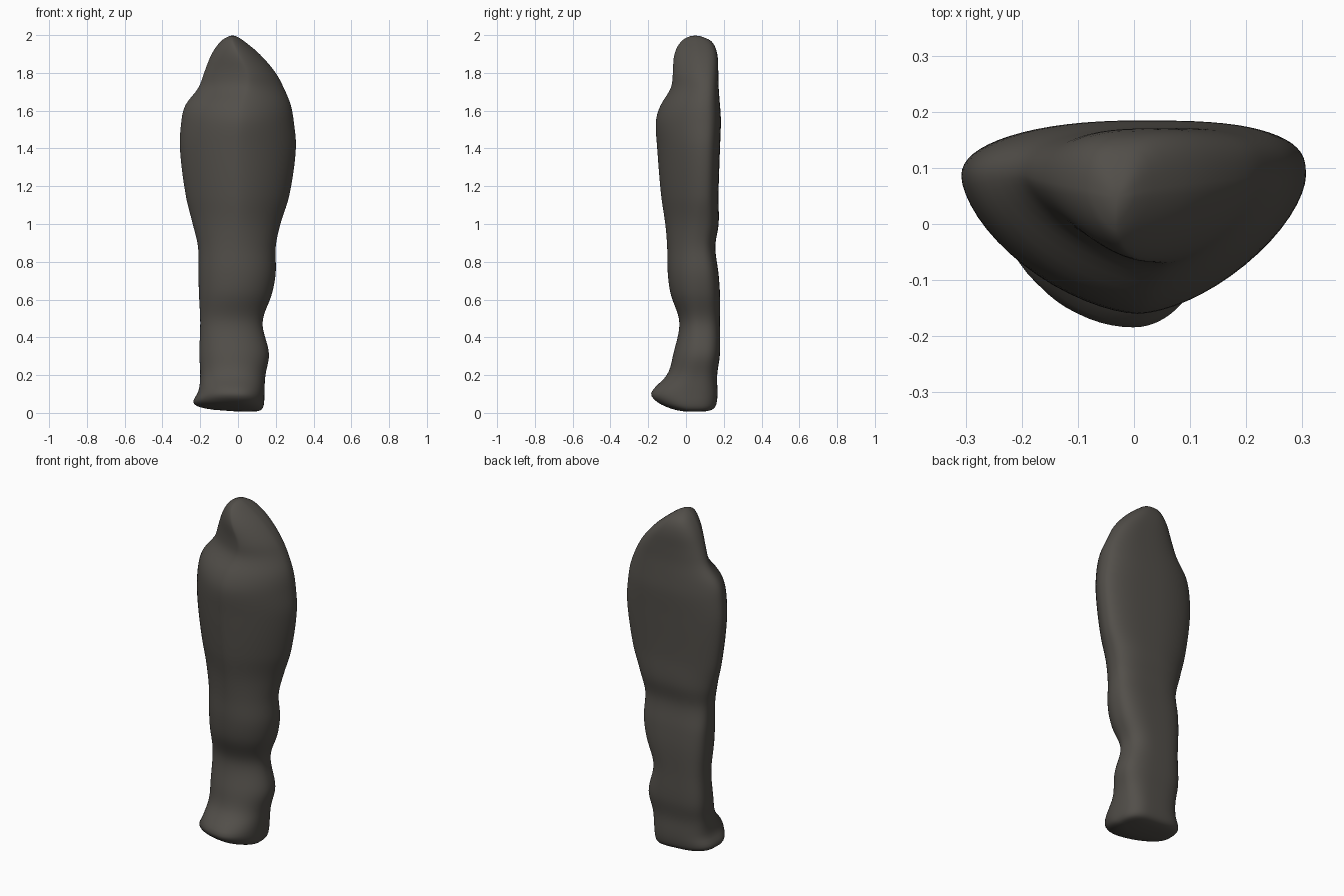
import bpy, bmesh, math

if "Cube" in bpy.data.objects:
    bpy.data.objects.remove(bpy.data.objects["Cube"])

# Key cross-sections: z, left x, right x, front y, back y, front tip x, widest y
KEYS = [
    (0.005, -0.15, 0.10, -0.03, 0.12, 0.00, 0.04),
    (0.02, -0.22, 0.127, -0.085, 0.15, 0.00, 0.02),
    (0.05, -0.237, 0.138, -0.15, 0.163, 0.00, 0.01),
    (0.10, -0.21, 0.14, -0.188, 0.167, 0.00, 0.02),
    (0.20, -0.20, 0.145, -0.10, 0.165, -0.01, 0.05),
    (0.31, -0.205, 0.165, -0.068, 0.18, -0.02, 0.07),
    (0.48, -0.20, 0.13, -0.035, 0.18, -0.03, 0.07),
    (0.63, -0.207, 0.18, -0.082, 0.18, -0.01, 0.07),
    (0.74, -0.21, 0.20, -0.097, 0.172, 0.00, 0.07),
    (0.88, -0.212, 0.20, -0.10, 0.155, 0.00, 0.06),
    (1.00, -0.24, 0.225, -0.11, 0.173, 0.00, 0.07),
    (1.15, -0.277, 0.272, -0.132, 0.172, 0.00, 0.08),
    (1.40, -0.308, 0.307, -0.153, 0.18, 0.00, 0.085),
    (1.55, -0.30, 0.295, -0.16, 0.185, 0.01, 0.085),
    (1.63, -0.28, 0.28, -0.135, 0.18, 0.02, 0.085),
    (1.72, -0.21, 0.243, -0.08, 0.173, 0.05, 0.09),
    (1.80, -0.18, 0.20, -0.07, 0.171, 0.05, 0.08),
    (1.90, -0.14, 0.115, -0.062, 0.166, 0.00, 0.07),
    (1.97, -0.09, 0.03, -0.025, 0.135, -0.03, 0.06),
    (1.997, -0.045, -0.012, 0.025, 0.07, -0.03, 0.05),
]
SEG = 64


def cubic(p0, p1, p2, p3, t, z):
    """Smooth blend between sections, with slopes taken over height."""
    h = p2[0] - p1[0]
    out = [z]
    for i in range(1, 7):
        m1 = (p2[i] - p0[i]) / (p2[0] - p0[0]) * h
        m2 = (p3[i] - p1[i]) / (p3[0] - p1[0]) * h
        out.append((2*t**3 - 3*t*t + 1)*p1[i] + (t**3 - 2*t*t + t)*m1
                   + (3*t*t - 2*t**3)*p2[i] + (t**3 - t*t)*m2)
    return out


def ramp(z, a, b):
    t = min(1, max(0, (z - a) / (b - a)))
    return t * t * (3 - 2 * t)


def ring(z, xl, xr, yf, yb, xf, ys):
    """Four-quadrant section: flat back, tapering front."""
    pts = []
    torso = ramp(z, 0.7, 1.1)
    for k in range(SEG):
        a = 2 * math.pi * k / SEG
        c, s = math.cos(a), math.sin(a)
        rx = xr - xf if c >= 0 else xf - xl
        ry = yb - ys if s >= 0 else ys - yf
        if s < 0:
            p = 2.0 - 0.4 * torso - 0.1 * ramp(z, 1.6, 1.8)
        elif c < 0:
            p = 3.4 - 1.2 * torso + 0.3 * ramp(z, 1.6, 1.8)
        else:
            p = 3.0
        x = xf + rx * math.copysign(abs(c) ** (2 / p), c)
        y = ys + ry * math.copysign(abs(s) ** (2 / p), s)
        # sole tilts down towards the right
        dz = -0.05 * (x - 0.1) * (1 - ramp(z, 0.0, 0.3))
        pts.append((x, y, z + dz))
    return pts


# Single standing stone body, lofted from the sections
bm = bmesh.new()
rows = []
for i in range(len(KEYS) - 1):
    p0, p1, p2 = KEYS[max(i - 1, 0)], KEYS[i], KEYS[i + 1]
    p3 = KEYS[min(i + 2, len(KEYS) - 1)]
    n = max(3, int((p2[0] - p1[0]) / 0.02))
    for j in range(n):
        t = j / n
        rows.append(cubic(p0, p1, p2, p3, t, p1[0] + (p2[0] - p1[0]) * t))
rows.append(KEYS[-1])
loops = [[bm.verts.new(p) for p in ring(*r)] for r in rows]
for a, b in zip(loops, loops[1:]):
    for k in range(SEG):
        m = (k + 1) % SEG
        bm.faces.new((a[k], a[m], b[m], b[k]))
low = bm.verts.new((-0.02, 0.04, 0.003))
top = bm.verts.new((-0.03, 0.05, 2.0))
for k in range(SEG):
    m = (k + 1) % SEG
    bm.faces.new((low, loops[0][m], loops[0][k]))
    bm.faces.new((top, loops[-1][k], loops[-1][m]))
for f in bm.faces:
    f.smooth = True
bmesh.ops.recalc_face_normals(bm, faces=bm.faces)
mesh = bpy.data.meshes.new("stone_body")
bm.to_mesh(mesh)
bm.free()
body = bpy.data.objects.new("stone_body", mesh)
bpy.context.collection.objects.link(body)

mat = bpy.data.materials.new("dark grey stone")
mat.diffuse_color = (0.085, 0.078, 0.068, 1)
mat.use_nodes = True
mat.node_tree.nodes["Principled BSDF"].inputs["Base Color"].default_value = mat.diffuse_color
mesh.materials.append(mat)

# Soften creases left by the quadrant joins
soft = body.modifiers.new("soften", 'SMOOTH')
soft.factor = 0.5
soft.iterations = 4
